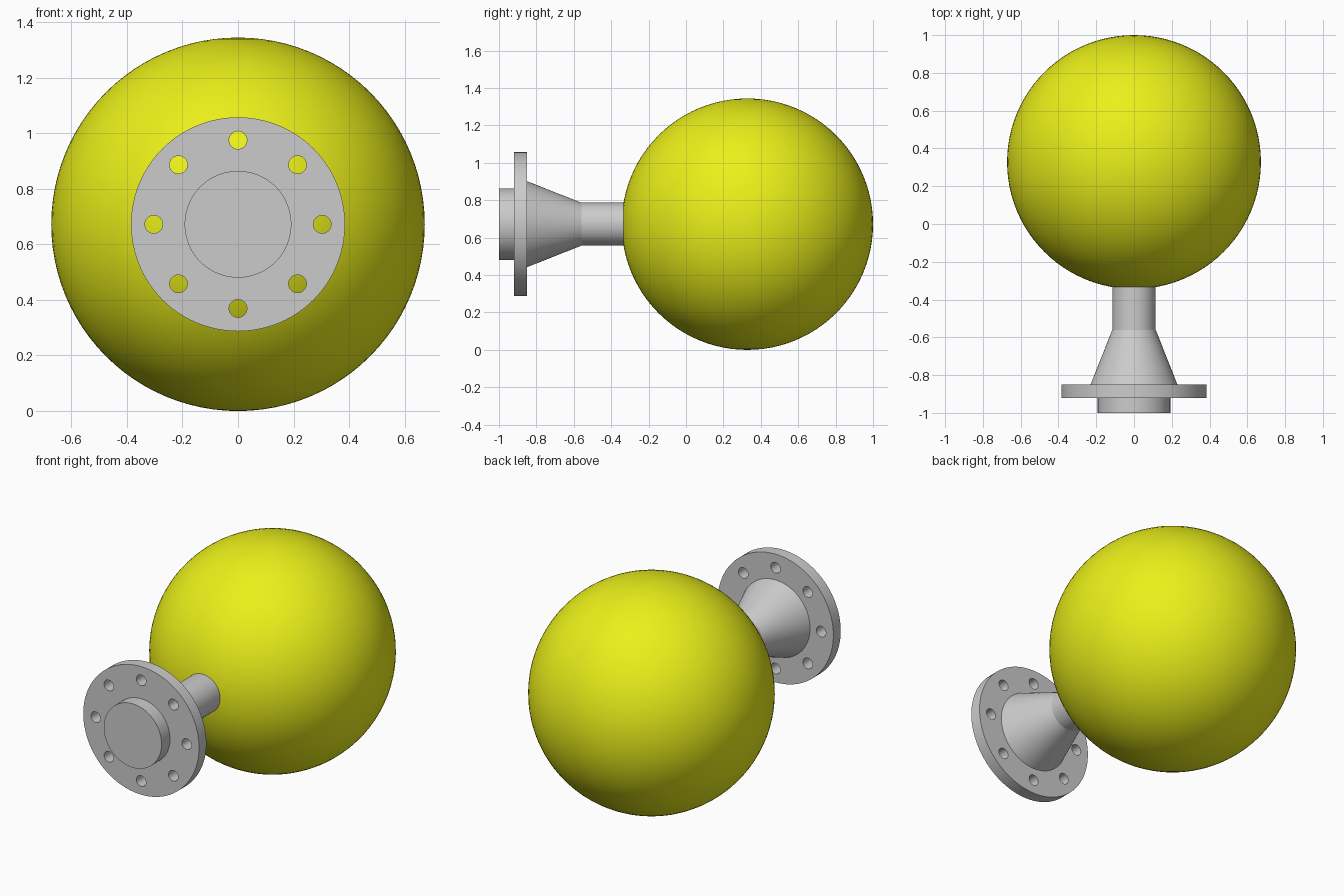
import bpy, bmesh
from math import cos, sin, tau, radians

if "Cube" in bpy.data.objects:
    bpy.data.objects.remove(bpy.data.objects["Cube"])

CENTRE_Z = 0.672
SIDES = 96


def lathe(name, profile):
    """Revolve (radius, y) points about the y axis at CENTRE_Z."""
    bm = bmesh.new()
    verts = [bm.verts.new((r, y, CENTRE_Z)) for r, y in profile]
    edges = [bm.edges.new(pair) for pair in zip(verts, verts[1:])]
    bmesh.ops.spin(bm, geom=verts + edges, cent=(0, 0, CENTRE_Z),
                   axis=(0, 1, 0), angle=tau, steps=SIDES, use_duplicate=False)
    bmesh.ops.remove_doubles(bm, verts=bm.verts, dist=1e-5)
    bmesh.ops.recalc_face_normals(bm, faces=bm.faces)
    mesh = bpy.data.meshes.new(name)
    bm.to_mesh(mesh)
    bm.free()
    obj = bpy.data.objects.new(name, mesh)
    bpy.context.collection.objects.link(obj)
    return obj


def activate(obj):
    bpy.ops.object.select_all(action='DESELECT')
    obj.select_set(True)
    bpy.context.view_layer.objects.active = obj


# Ball
bpy.ops.mesh.primitive_uv_sphere_add(segments=96, ring_count=48, radius=0.672,
                                     location=(0, 0.328, CENTRE_Z))
ball = bpy.context.object
ball.name = "ball"
bpy.ops.object.shade_smooth_by_angle(angle=radians(30))
yellow = bpy.data.materials.new("yellow")
yellow.diffuse_color = (0.83, 0.87, 0.01, 1)
yellow.use_nodes = True
yellow.node_tree.nodes["Principled BSDF"].inputs["Base Color"].default_value = yellow.diffuse_color
ball.data.materials.append(yellow)

# Flanged neck: front boss, flange disc, tapered hub and pipe
neck = lathe("flanged_neck", [
    (0, -1.0), (0.192, -1.0), (0.192, -0.92), (0.385, -0.92), (0.385, -0.85),
    (0.23, -0.85), (0.115, -0.56), (0.115, -0.325), (0, -0.325)])

# Eight bolt holes through the flange
cutters = []
for i in range(8):
    a = tau * i / 8
    bpy.ops.mesh.primitive_cylinder_add(
        vertices=32, radius=0.032, depth=0.13, rotation=(radians(90), 0, 0),
        location=(0.303 * cos(a), -0.885, CENTRE_Z + 0.303 * sin(a)))
    cutters.append(bpy.context.object)
for c in cutters:
    c.select_set(True)
bpy.ops.object.join()
cutter = bpy.context.object
cutter.name = "bolt_hole_cutter"
cutter.hide_render = True

activate(neck)
holes = neck.modifiers.new("bolt_holes", 'BOOLEAN')
holes.operation = 'DIFFERENCE'
holes.solver = 'EXACT'
holes.object = cutter
bpy.ops.object.modifier_apply(modifier=holes.name)
bpy.data.objects.remove(cutter)
bpy.ops.object.shade_smooth_by_angle(angle=radians(20))
